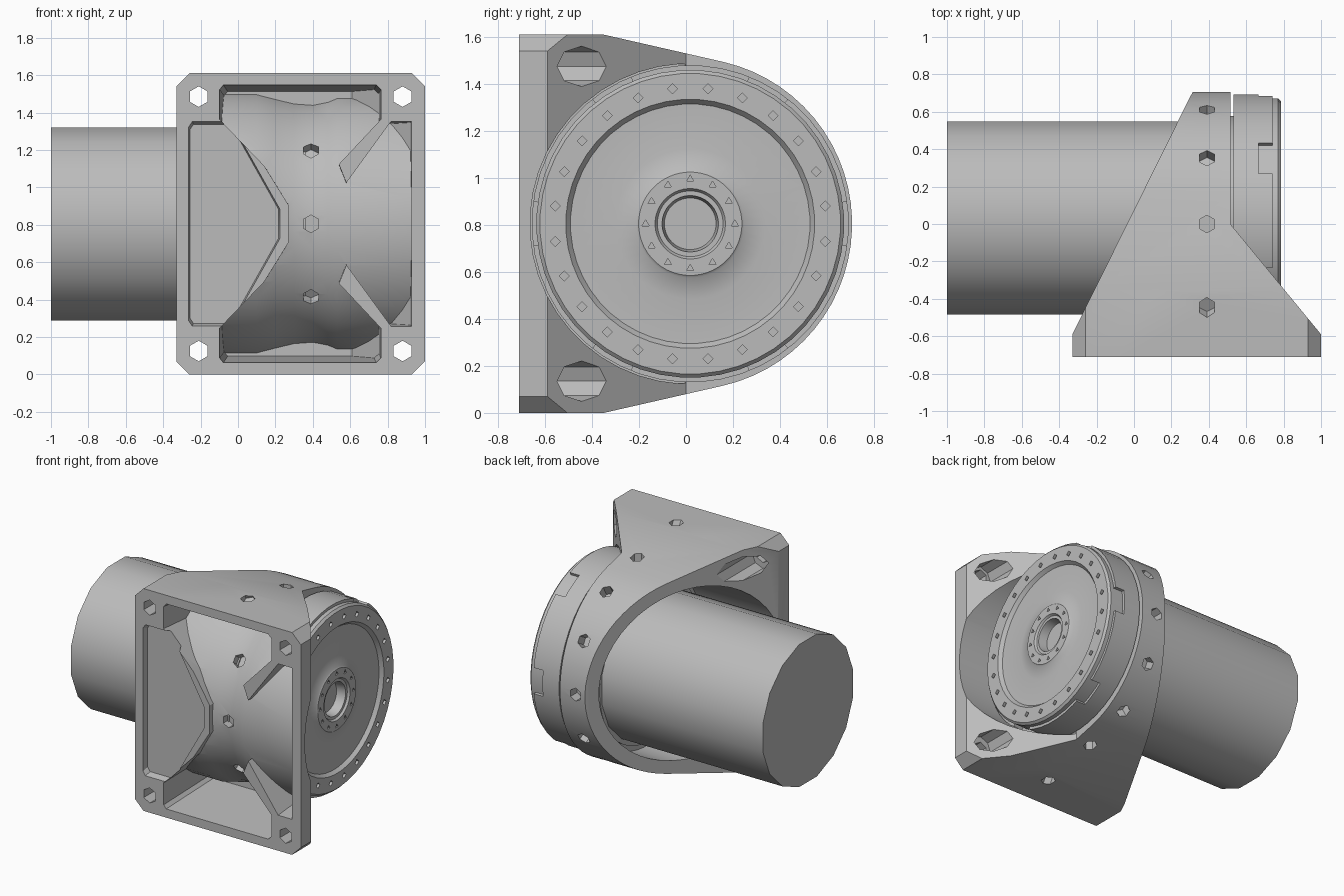
import bpy, bmesh, math
from mathutils import Vector, Matrix

if "Cube" in bpy.data.objects:
    bpy.data.objects.remove(bpy.data.objects["Cube"])

CZ = 0.805  # height of the main axis
Y = 0.018   # small offset of the output disc
grey = bpy.data.materials.new("machined_grey")
grey.diffuse_color = (0.5, 0.5, 0.5, 1)
grey.use_nodes = True
for node in grey.node_tree.nodes:
    if node.type == 'BSDF_PRINCIPLED':
        node.inputs["Base Color"].default_value = (0.5, 0.5, 0.5, 1)


def finish(name, bm):
    bmesh.ops.recalc_face_normals(bm, faces=bm.faces)
    me = bpy.data.meshes.new(name)
    bm.to_mesh(me)
    bm.free()
    me.materials.append(grey)
    ob = bpy.data.objects.new(name, me)
    bpy.context.collection.objects.link(ob)
    return ob


def prism(name, pts, axis, a, b, end=1.0):
    """Extrude a 2D outline along an axis from a to b; end scales the far side."""
    bm = bmesh.new()
    cx = (min(p[0] for p in pts) + max(p[0] for p in pts)) / 2
    cy = (min(p[1] for p in pts) + max(p[1] for p in pts)) / 2
    rings = []
    for d, s in ((a, 1.0), (b, end)):
        ring = []
        for u, v in pts:
            u, v = cx + (u - cx) * s, cy + (v - cy) * s
            co = {'x': (d, u, v), 'y': (u, d, v), 'z': (u, v, d)}[axis]
            ring.append(bm.verts.new(co))
        rings.append(ring)
    n = len(pts)
    bm.faces.new(rings[0])
    bm.faces.new(rings[1])
    for i in range(n):
        j = (i + 1) % n
        bm.faces.new((rings[0][i], rings[0][j], rings[1][j], rings[1][i]))
    return finish(name, bm)


def lathe(name, profile, n=48, y=0.0, closed=False):
    """Spin (x, radius) points about the main axis."""
    bm = bmesh.new()
    rings = []
    for x, r in profile:
        rings.append([bm.verts.new((x, y + r * math.cos(2 * math.pi * (i + .5) / n),
                                    CZ + r * math.sin(2 * math.pi * (i + .5) / n)))
                      for i in range(n)])
    pairs = list(zip(rings, rings[1:]))
    if closed:
        pairs.append((rings[-1], rings[0]))
    else:
        bm.faces.new(rings[0])
        bm.faces.new(rings[-1])
    for p, q in pairs:
        for i in range(n):
            j = (i + 1) % n
            bm.faces.new((p[i], p[j], q[j], q[i]))
    return finish(name, bm)


def rod(name, start, end, r, n):
    """Straight bar with n sides between two points."""
    a, b = Vector(start), Vector(end)
    bm = bmesh.new()
    rot = (b - a).to_track_quat('Z', 'Y').to_matrix().to_4x4()
    bmesh.ops.create_cone(bm, cap_ends=True, segments=n, radius1=r, radius2=r,
                          depth=(b - a).length, matrix=Matrix.Translation((a + b) / 2) @ rot)
    return finish(name, bm)


def activate(ob):
    bpy.ops.object.select_all(action='DESELECT')
    ob.select_set(True)
    bpy.context.view_layer.objects.active = ob


def boolean(ob, cutters, op='DIFFERENCE'):
    """Join the cutters, apply them to the part and remove them."""
    activate(cutters[0])
    for c in cutters:
        c.select_set(True)
    if len(cutters) > 1:
        bpy.ops.object.join()
    tool = cutters[0]
    activate(ob)
    m = ob.modifiers.new("cut", 'BOOLEAN')
    m.object, m.operation, m.solver = tool, op, 'EXACT'
    bpy.ops.object.modifier_apply(modifier=m.name)
    bpy.data.objects.remove(tool)


def polar(x, r, ang, y=0.0):
    return (x, y + r * math.cos(ang), CZ + r * math.sin(ang))


def mirror_z(half):
    """Close an upper half outline with its reflection about the main axis."""
    return [(u, CZ + v) for u, v in half] + [(u, CZ - v) for u, v in reversed(half)]


# Bracket: rounded side outline, trimmed by the wedge-shaped top outline
R = 0.707
side = [(-0.71, 0.805), (-0.35, 0.805)]
side += [(R * math.cos(t), R * math.sin(t))
         for t in [math.radians(77 - 75 * i / 14) for i in range(15)]]
bracket = prism("mounting_bracket", mirror_z(side), 'x', -0.4, 1.1)
wedge = [(-0.33, -0.8), (-0.33, -0.59), (0.30, 0.68), (0.34, 0.75), (0.515, 0.75),
         (0.515, 0), (1.0, -0.59), (1.0, -0.8)]
boolean(bracket, [prism("wedge", wedge, 'z', -0.2, 1.9)], 'INTERSECT')
# Chamfered plate corners
corner = mirror_z([(-0.33, 0.735), (-0.26, 0.805), (0.93, 0.805), (1.0, 0.735)])
boolean(bracket, [prism("corners", corner, 'y', -1, 1)], 'INTERSECT')

# Front window, keeping a waisted core around the drive
top_half = [(0.27, 0.10), (0.14, 0.31), (-0.10, 0.56), (-0.10, 0.72), (-0.08, 0.745),
            (0.74, 0.745), (0.765, 0.72), (0.765, 0.56), (0.54, 0.32), (0.58, 0.22),
            (0.82, 0.55), (0.93, 0.55)]
window = prism("window", mirror_z(top_half), 'y', -0.75, -0.2, 0.95)
inner = [(-0.5, -0.9), (0.95, -0.9), (0.947, -0.61), (0.61, -0.2), (-0.5, -0.2)]
boolean(window, [prism("inner", inner, 'z', -0.2, 1.9)], 'INTERSECT')
core = [(-0.6, 0.72), (0.10, 0.72), (0.20, 0.695), (0.30, 0.672), (0.40, 0.665),
        (0.48, 0.68), (0.53, 0.70), (1.3, 0.70)]
boolean(window, [lathe("core", core)])
boolean(bracket, [window])

# Shallow pocket, motor opening and round clearance for the disc
pocket = mirror_z([(-0.27, 0.53), (-0.25, 0.56), (-0.04, 0.56), (0.23, 0.08)])
boolean(bracket, [prism("pocket", pocket, 'y', -0.75, -0.665, 0.95)])
boolean(bracket, [lathe("bore", [(-0.6, 0.615), (0.33, 0.615)])])
boolean(bracket, [lathe("clearance", [(0.518, 0.682), (1.3, 0.682)], y=Y)])
# Corner recesses and bolt holes
spots = [(x, s) for x in (-0.21, 0.88) for s in (-1, 1)]
boolean(bracket, [rod("recess", (x, -0.58, CZ + s * 0.67), (x, 0.3, CZ + s * 0.67), 0.086, 8)
                  for x, s in spots])
boolean(bracket, [rod("bolt", (x, -0.8, CZ + s * 0.68), (x, -0.5, CZ + s * 0.68), 0.055, 6)
                  for x, s in spots])
# Radial screw holes; angle from the front and inner end of each
screws = [(0, 0.61)] + [(s * a, r) for s in (-1, 1)
                        for a, r in ((36, 0.61), (61, 0.88), (90, 0.65), (120, 0.63), (150, 0.63))]
screws.append((180, 0.63))
boolean(bracket, [rod("screw", polar(0.39, r, math.radians(180 - a)),
                      polar(0.39, 1.0, math.radians(180 - a)), 0.047, 6) for a, r in screws])

# Motor body with its neck ring
motor = lathe("motor_body", [(-1.0, 0.526), (0.36, 0.526)], 16, 0.033)
neck = lathe("motor_neck", [(0.29, 0.50), (0.29, 0.575), (0.31, 0.575), (0.31, 0.62),
                            (0.36, 0.62), (0.36, 0.50)], closed=True)

# Output disc with recessed face, cone and hub
disc = lathe("output_disc", [(0.45, 0.56), (0.532, 0.56), (0.532, 0.655), (0.77, 0.655),
             (0.785, 0.64), (0.785, 0.53), (0.76, 0.51), (0.755, 0.32), (0.772, 0.23),
             (0.78, 0.22), (0.78, 0.15), (0.765, 0.14), (0.765, 0.12), (0.70, 0.11)], y=Y)


def face_hole(r, ang, size, n):
    return rod("hole", polar(0.755, r, ang, Y), polar(0.85, r, ang, Y), size, n)


boolean(disc, [face_hole(0.58, (i + .5) * math.pi / 12, 0.021, 4) for i in range(24)])
boolean(disc, [face_hole(0.19, i * math.pi / 6, 0.017, 3) for i in range(12)])

# Notched sleeve around the disc
sleeve = lathe("notched_sleeve", [(0.532, 0.645), (0.532, 0.675), (0.74, 0.675),
                                  (0.74, 0.645)], y=Y, closed=True)
notches = []
for i in range(6):
    t = math.radians(60 * i)
    pts = [polar(0, r, t + d, Y)[1:]
           for r, d in ((0.6, -.14), (0.8, -.14), (0.8, .14), (0.6, .14))]
    notches.append(prism("notch", pts, 'x', 0.665, 0.8))
boolean(sleeve, notches)

# Smooth shading with sharp edges kept
for part in (bracket, motor, neck, disc, sleeve):
    activate(part)
    bpy.ops.object.shade_smooth_by_angle(angle=math.radians(30))
